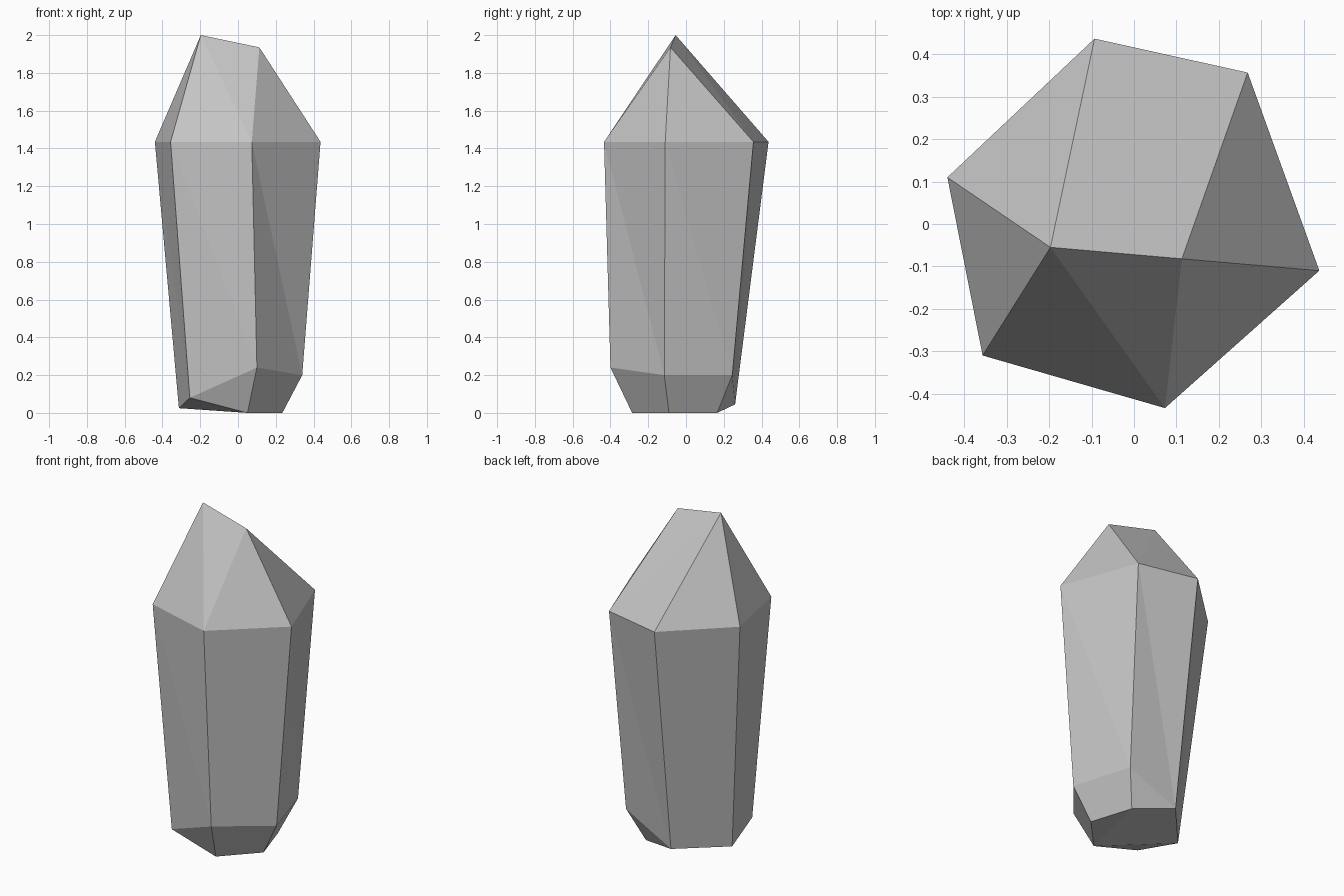
import bpy
import bmesh

default_cube = bpy.data.objects.get("Cube")
if default_cube:
    bpy.data.objects.remove(default_cube, do_unlink=True)


def make_material(name, colour):
    material = bpy.data.materials.new(name)
    material.use_nodes = True
    material.diffuse_color = colour
    shader = next(n for n in material.node_tree.nodes if n.type == "BSDF_PRINCIPLED")
    shader.inputs["Base Color"].default_value = colour
    return material


stone_grey = make_material("stone grey", (0.55, 0.55, 0.55, 1))

bm = bmesh.new()


def add_points(points):
    return [bm.verts.new(p) for p in points]


def add_faces(*corner_lists):
    for corners in corner_lists:
        bm.faces.new(corners)


# Wide shoulder ring, counter-clockwise from the left end of the picture plane
shoulder_z = 1.435
shoulder_outline = [(-0.44, 0.11), (-0.357, -0.31), (0.073, -0.434),
                    (0.437, -0.11), (0.268, 0.357), (-0.093, 0.437)]
shoulder = add_points([(x, y, shoulder_z) for x, y in shoulder_outline])

# Narrower, uneven foot ring
foot = add_points([(-0.313, 0.004, 0.025), (-0.255, -0.272, 0.08), (0.1, -0.4, 0.24),
                   (0.34, -0.115, 0.2), (0.232, 0.245, 0.2), (-0.081, 0.26, 0.045)])

# Tapering shaft, each side split along its twist
for i in range(len(shoulder)):
    j = (i + 1) % len(shoulder)
    add_faces((shoulder[i], foot[i], foot[j]), (shoulder[i], foot[j], shoulder[j]))

# Pointed crown with a short sloping ridge
a, b, c, d, e, f = shoulder
peak, ridge_end = add_points([(-0.197, -0.055, 2.0), (0.113, -0.082, 1.935)])
add_faces((f, a, peak), (a, b, peak), (b, c, peak), (c, ridge_end, peak),
          (c, d, ridge_end), (d, e, ridge_end), (e, f, peak), (e, peak, ridge_end))

# Chipped base
a, b, c, d, e, f = foot
base_front, base_side, base_back = add_points(
    [(0.05, -0.285, 0), (0.235, -0.09, 0), (0.154, 0.165, 0)])
add_faces((b, base_front, c), (c, base_front, base_side, d),
          (d, base_side, base_back, e), (e, base_back, f),
          (base_front, base_back, base_side), (base_front, f, base_back),
          (base_front, a, f), (base_front, b, a))

bmesh.ops.recalc_face_normals(bm, faces=bm.faces[:])
mesh = bpy.data.meshes.new("crystal")
bm.to_mesh(mesh)
bm.free()
mesh.materials.append(stone_grey)
crystal = bpy.data.objects.new("crystal", mesh)
bpy.context.collection.objects.link(crystal)
